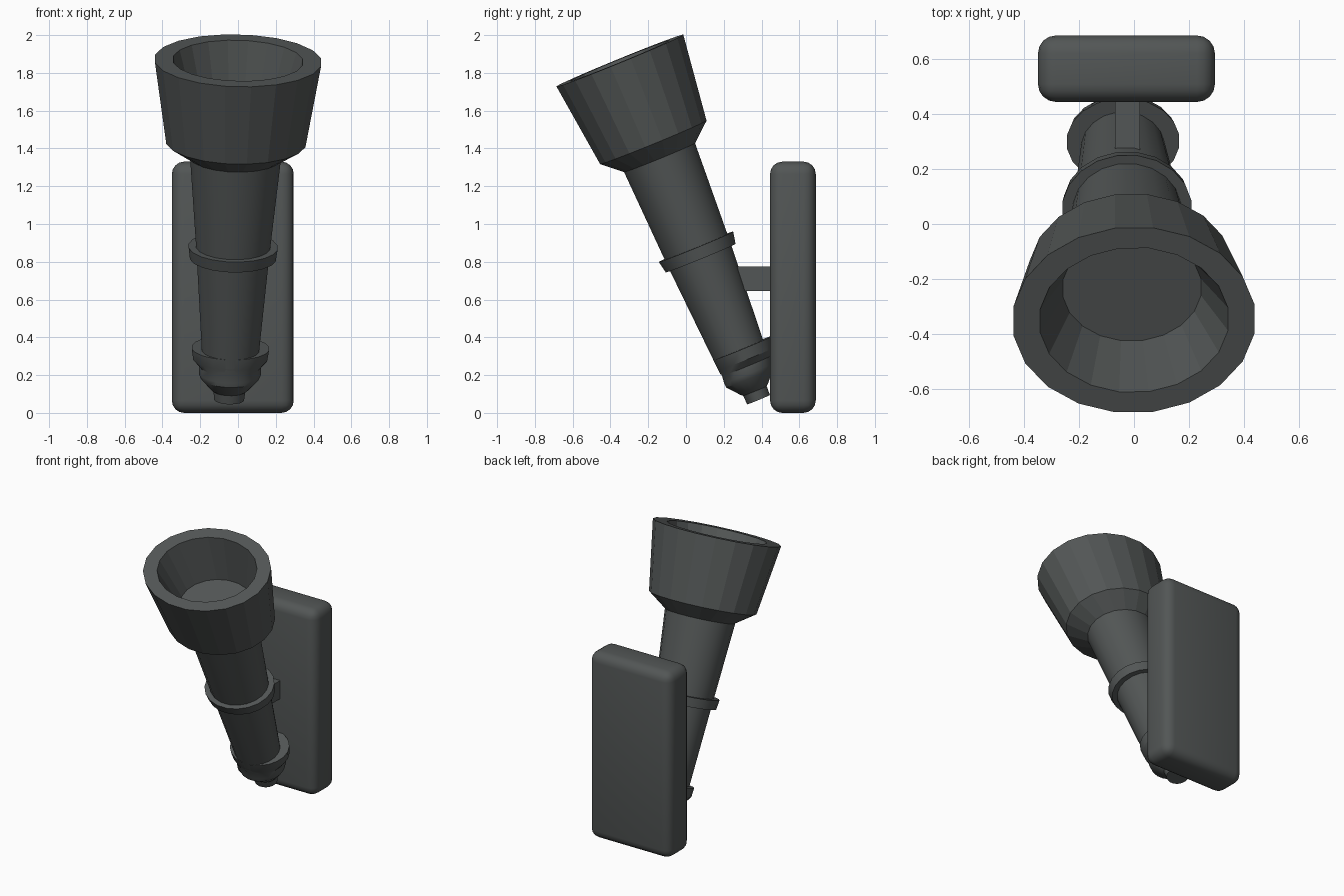
import bpy, bmesh, math
from mathutils import Vector

if "Cube" in bpy.data.objects:
    bpy.data.objects.remove(bpy.data.objects["Cube"])

iron = bpy.data.materials.new("dark iron grey")
iron.diffuse_color = (0.085, 0.093, 0.092, 1)
iron.use_nodes = True
iron.node_tree.nodes["Principled BSDF"].inputs["Base Color"].default_value = iron.diffuse_color

# Leaning torch axis: foot to rim centre
FOOT = Vector((-0.047, 0.384, 0.07))
RIM = Vector((0, -0.35, 1.865))
LENGTH = (RIM - FOOT).length
D = (RIM - FOOT).normalized()
X = (Vector((1, 0, 0)) - D * D.x).normalized()
Y = D.cross(X)
SIDES = 20


def finish(name, bm, smooth):
    bmesh.ops.recalc_face_normals(bm, faces=bm.faces)
    me = bpy.data.meshes.new(name)
    bm.to_mesh(me)
    bm.free()
    ob = bpy.data.objects.new(name, me)
    bpy.context.collection.objects.link(ob)
    me.materials.append(iron)
    if smooth:
        bpy.ops.object.select_all(action='DESELECT')
        ob.select_set(True)
        bpy.context.view_layer.objects.active = ob
        bpy.ops.object.shade_smooth_by_angle(angle=math.radians(30))
    return ob


def loft(name, rings, smooth=True):
    """Rings along the torch axis: (distance, x radius, y radius, y offset)."""
    bm = bmesh.new()
    loops = []
    for t, rx, ry, off in rings:
        loop = []
        for i in range(SIDES):
            a = 2 * math.pi * (i + 0.5) / SIDES
            loop.append(bm.verts.new(FOOT + D * t + X * rx * math.cos(a)
                                     + Y * (ry * math.sin(a) + off)))
        loops.append(loop)
    for a, b in zip(loops, loops[1:]):
        for i in range(SIDES):
            j = (i + 1) % SIDES
            bm.faces.new((a[i], a[j], b[j], b[i]))
    bm.faces.new(loops[0][::-1])
    bm.faces.new(loops[-1])
    return finish(name, bm, smooth)


def box(name, lo, hi, bevel=0):
    bm = bmesh.new()
    bmesh.ops.create_cube(bm, size=1)
    for v in bm.verts:
        v.co = [(l + h) / 2 + c * (h - l) for l, h, c in zip(lo, hi, v.co)]
    if bevel:
        bmesh.ops.bevel(bm, geom=bm.edges[:], offset=bevel, segments=4,
                        profile=0.5, affect='EDGES')
    return finish(name, bm, bool(bevel))


# Hollow cup at the top
loft("torch_cup", [
    (1.385, 0.243, 0.205, 0), (1.473, 0.373, 0.308, 0),
    (LENGTH, 0.445, 0.367, 0), (LENGTH, 0.347, 0.286, 0),
    (1.63, 0.255, 0.21, 0)], smooth=False)

# Tapered handle
loft("torch_handle", [
    (0.2, 0.147, 0.138, 0), (0.84, 0.195, 0.18, 0), (1.42, 0.246, 0.207, 0)])

# Collar round the handle
loft("handle_collar", [(0.81, 0.23, 0.202, 0), (0.875, 0.238, 0.215, 0)])

# Turned pommel and tip at the foot
loft("foot_pommel", [
    (0.0, 0.08, 0.066, 0), (0.05, 0.085, 0.068, 0), (0.06, 0.1, 0.08, 0),
    (0.125, 0.155, 0.136, 0), (0.15, 0.166, 0.142, 0.005),
    (0.19, 0.165, 0.143, 0.01), (0.225, 0.198, 0.162, 0.022),
    (0.285, 0.207, 0.17, 0.027)])

# Wall plate and the bracket holding the torch
box("wall_plate", (-0.35, 0.445, 0), (0.295, 0.687, 1.33), bevel=0.065)
box("bracket", (-0.07, 0.2, 0.645), (0.022, 0.47, 0.775))
